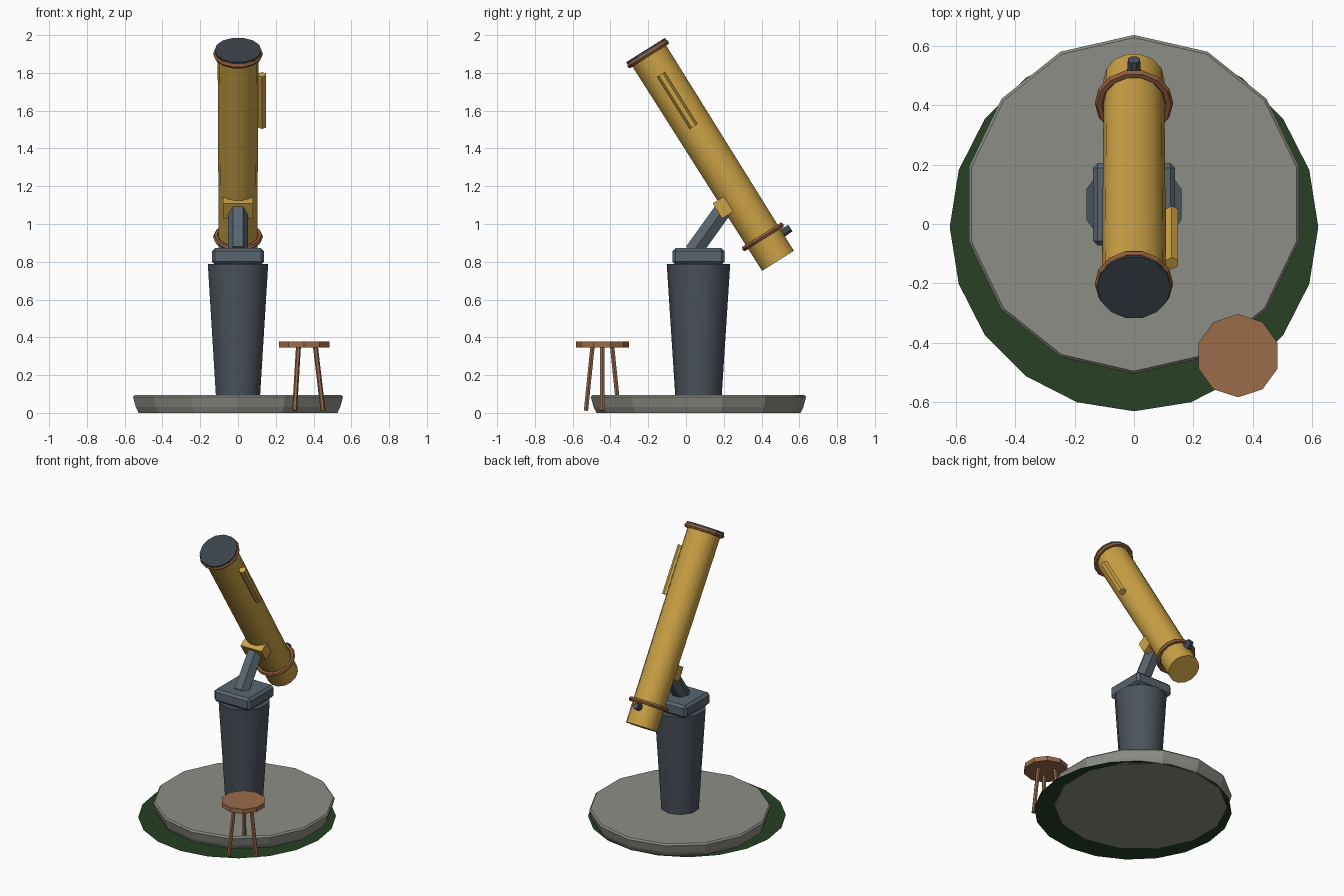
import bpy, bmesh, math
from mathutils import Vector, Matrix

if "Cube" in bpy.data.objects:
    bpy.data.objects.remove(bpy.data.objects["Cube"])

COLORS = {
    "brass": (0.60, 0.36, 0.06), "copper": (0.28, 0.11, 0.045),
    "wood": (0.33, 0.15, 0.07), "stone": (0.27, 0.27, 0.24),
    "iron": (0.07, 0.085, 0.105), "steel": (0.10, 0.13, 0.16),
    "glass": (0.045, 0.055, 0.07), "grass": (0.02, 0.05, 0.018),
}
MATS = {}
for key, rgb in COLORS.items():
    MATS[key] = bpy.data.materials.new(key)
    MATS[key].diffuse_color = (*rgb, 1)


def finish(bm, name, mat, smooth=0):
    bmesh.ops.recalc_face_normals(bm, faces=bm.faces)
    mesh = bpy.data.meshes.new(name)
    bm.to_mesh(mesh)
    bm.free()
    mesh.materials.append(MATS[mat])
    ob = bpy.data.objects.new(name, mesh)
    bpy.context.collection.objects.link(ob)
    if smooth:
        bpy.ops.object.select_all(action='DESELECT')
        ob.select_set(True)
        bpy.context.view_layer.objects.active = ob
        bpy.ops.object.shade_smooth_by_angle(angle=math.radians(smooth))
    return ob


def frame(origin, axis):
    """Local z along axis, local x as near world x as possible."""
    z = Vector(axis).normalized()
    x = Vector((1, 0, 0))
    x = (x - z * x.dot(z)).normalized()
    m = Matrix((x, z.cross(x), z)).transposed().to_4x4()
    return Matrix.Translation(origin) @ m


def lathe(name, mat, m, profile, n, phase=0, ring=False, smooth=0):
    """Spin (radius, height) points into an n-sided solid; ring closes the profile."""
    bm = bmesh.new()
    rows = []
    for r, h in profile:
        angles = [math.radians(phase) + math.tau * i / n for i in range(n)]
        rows.append([bm.verts.new(m @ Vector((r * math.cos(a), r * math.sin(a), h)))
                     for a in angles])
    pairs = list(zip(rows, rows[1:]))
    if ring:
        pairs.append((rows[-1], rows[0]))
    else:
        bm.faces.new(rows[0])
        bm.faces.new(rows[-1])
    for a, b in pairs:
        for i in range(n):
            j = (i + 1) % n
            bm.faces.new((a[i], a[j], b[j], b[i]))
    return finish(bm, name, mat, smooth)


def rod(name, mat, p0, p1, r0, r1, n, phase=0):
    d = Vector(p1) - Vector(p0)
    return lathe(name, mat, frame(p0, d), [(r0, 0), (r1, d.length)], n, phase)


def box(name, mat, m, size, bevel):
    bm = bmesh.new()
    bmesh.ops.create_cube(bm, size=1, matrix=m @ Matrix.Diagonal((*size, 1)))
    if bevel:
        bmesh.ops.bevel(bm, geom=bm.edges[:], offset=bevel, segments=1, affect='EDGES')
    return finish(bm, name, mat)


CY = 0.066  # depth of the pier centre
base = Matrix.Translation((0, CY, 0))

# Grass disc (a flat sheet)
bm = bmesh.new()
bmesh.ops.create_circle(bm, cap_ends=True, segments=20, radius=0.62,
                        matrix=Matrix.Translation((0, -0.01, 0.004)))
finish(bm, "grass_patch", "grass")

# Stone slab, pier and pier cap
lathe("stone_slab", "stone", base,
      [(0.54, 0), (0.555, 0.03), (0.57, 0.085), (0.561, 0.095)], 14, 90)
lathe("pier", "iron", base, [(0.123, 0.09), (0.168, 0.787)], 10, 90, smooth=40)
box("pier_cap", "steel", Matrix.Translation((0, CY, 0.829)), (0.277, 0.277, 0.086), 0.016)

# Mount arm and tube clamp
AXIS = Vector((0, -0.532, 0.847))
rod("mount_arm", "steel", (0, 0.037, 0.853), (0, 0.2, 1.08), 0.053, 0.053, 6)
box("tube_clamp", "brass", frame((0, 0.2, 1.09), AXIS), (0.16, 0.08, 0.095), 0)

# Telescope tube: local z runs from the eyepiece end to the front lens
tube = frame((0, 0.487, 0.805), AXIS)
lathe("main_tube", "brass", tube, [(0.102, 0), (0.108, 1.30)], 14, smooth=40)
for name, h in (("rear_ring", 0.15), ("front_ring", 1.293)):
    section = [(0.117 + 0.015 * math.cos(math.tau * k / 6),
                h + 0.015 * math.sin(math.tau * k / 6)) for k in range(6)]
    lathe(name, "copper", tube, section, 14, ring=True)
lathe("front_lens", "glass", tube, [(0.124, 1.295), (0.124, 1.318)], 14)

# Finder scope on the right side, eyepiece on the upper rear
lathe("finder_scope", "brass", tube @ Matrix.Translation((0.127, 0, 0)),
      [(0.024, 0.84), (0.024, 1.165)], 6, 90)
rod("eyepiece", "iron", tube @ Vector((0, 0.08, 0.112)), tube @ Vector((0, 0.148, 0.112)),
    0.026, 0.022, 8, 22.5)

# Stool with three splayed legs
SX, SY = 0.35, -0.443
lathe("stool_seat", "wood", Matrix.Translation((SX, SY, 0)),
      [(0.14, 0.347), (0.14, 0.378)], 10, 90)
for i in range(3):
    a = math.tau * i / 3
    c, s = math.cos(a), math.sin(a)
    rod(f"stool_leg_{i + 1}", "wood", (SX + 0.1 * c, SY + 0.1 * s, 0.012),
        (SX + 0.06 * c, SY + 0.06 * s, 0.352), 0.013, 0.013, 6)

for m in bpy.data.materials:
    if m.users and not m.is_grease_pencil:
        m.use_nodes = True
        m.node_tree.nodes["Principled BSDF"].inputs["Base Color"].default_value = m.diffuse_color
